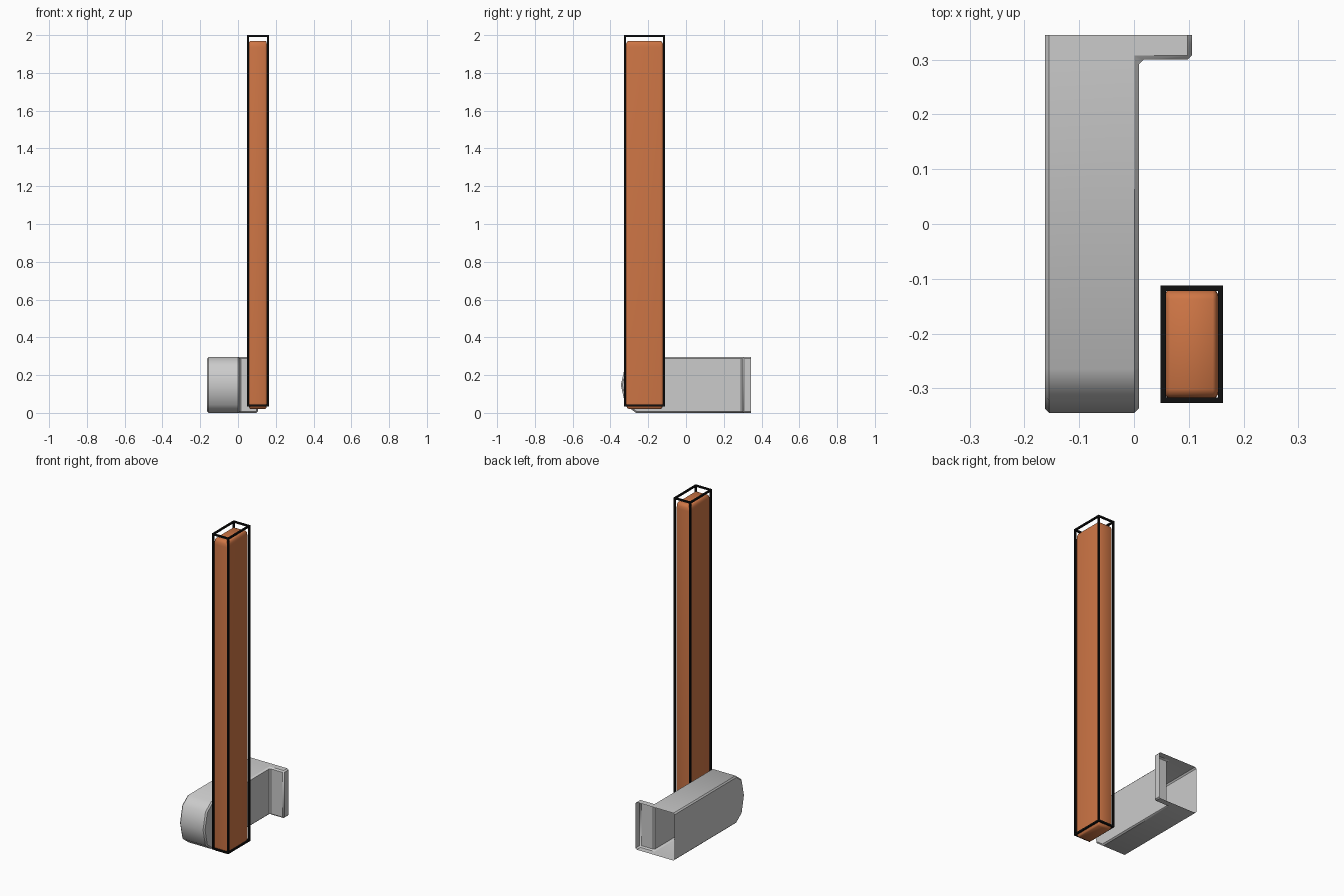
import bpy, bmesh, math
from mathutils import Vector, Matrix

if "Cube" in bpy.data.objects:
    bpy.data.objects.remove(bpy.data.objects["Cube"])


def material(name, rgb):
    m = bpy.data.materials.new(name)
    m.diffuse_color = (*rgb, 1)
    m.use_nodes = True
    m.node_tree.nodes["Principled BSDF"].inputs["Base Color"].default_value = m.diffuse_color
    return m


def finish(bm, name, mat=None, smooth=None):
    bmesh.ops.recalc_face_normals(bm, faces=bm.faces)
    me = bpy.data.meshes.new(name)
    bm.to_mesh(me)
    bm.free()
    ob = bpy.data.objects.new(name, me)
    bpy.context.collection.objects.link(ob)
    if mat:
        me.materials.append(mat)
    if smooth:
        bpy.ops.object.select_all(action='DESELECT')
        ob.select_set(True)
        bpy.context.view_layer.objects.active = ob
        bpy.ops.object.shade_smooth_by_angle(angle=math.radians(smooth))
    return ob


def add_box(bm, lo, hi):
    lo, hi = Vector(lo), Vector(hi)
    mat = Matrix.Translation((lo + hi) / 2) @ Matrix.Diagonal((*(hi - lo), 1))
    return bmesh.ops.create_cube(bm, size=1, matrix=mat)


# Bracket: rounded-nose side profile extruded in x, with a flange and an open back
X0, X1, X2 = -0.163, 0.009, 0.106
FLANGE_Y, BACK_Y, H = 0.30, 0.345, 0.295
nose = [(-0.265 - 0.08 * math.cos(a), H / 2 + H / 2 * math.sin(a))
        for a in (math.radians(d) for d in (-90, -45, 0, 45, 90))]
profile = nose + [(FLANGE_Y, H), (BACK_Y, H), (BACK_Y, 0), (FLANGE_Y, 0)]
n = len(profile)
bm = bmesh.new()
left = [bm.verts.new((X0, y, z)) for y, z in profile]
right = [bm.verts.new((X1, y, z)) for y, z in profile]
BACK = 6                                    # index of the open back edge
for i in range(n):
    if i != BACK:
        j = (i + 1) % n
        bm.faces.new((left[i], left[j], right[j], right[i]))
bm.faces.new(left)
bm.faces.new(right[:6] + right[8:])
# flange walls
tip = [bm.verts.new((X2, *profile[i])) for i in (5, 6, 7, 8)]
root = right[5:9]
for a, b in ((0, 1), (2, 3), (3, 0)):
    bm.faces.new((root[a], root[b], tip[b], tip[a]))
bm.faces.new(tip)
bmesh.ops.recalc_face_normals(bm, faces=bm.faces)
sharp = [e for e in bm.edges if len(e.link_faces) == 2
         and e.calc_face_angle() > math.radians(80)]
bmesh.ops.bevel(bm, geom=sharp, offset=0.008, segments=1, affect='EDGES')
finish(bm, "bracket", smooth=40)

# Bar: softly bevelled tall block, bevel stretched along the height
lo, hi = Vector((0.055, -0.32, 0.02)), Vector((0.155, -0.119, 1.97))
inset = Vector((0.011, 0.018, 0.035))
size = hi - lo
bm = bmesh.new()
half = Vector(size[i] / inset[i] / 2 for i in range(3))
add_box(bm, -half, half)
bmesh.ops.bevel(bm, geom=bm.edges[:], offset=1, segments=3, profile=0.5, affect='EDGES')
bmesh.ops.scale(bm, vec=inset, verts=bm.verts)
bmesh.ops.translate(bm, vec=(lo + hi) / 2, verts=bm.verts)
finish(bm, "bar", material("orange", (0.62, 0.18, 0.06)), smooth=40)

# Wire cage: twelve thin bars around the tall block
lo, hi, t = Vector((0.0485, -0.327, 0.035)), Vector((0.163, -0.112, 2.0)), 0.01
bm = bmesh.new()
for axis in range(3):
    u, v = [k for k in range(3) if k != axis]
    for su in (0, 1):
        for sv in (0, 1):
            a, b = lo.copy(), hi.copy()
            for k, s in ((u, su), (v, sv)):
                if s:
                    a[k] = hi[k] - t
                else:
                    b[k] = lo[k] + t
            add_box(bm, a, b)
finish(bm, "cage_frame", material("black", (0.005, 0.005, 0.005)))
